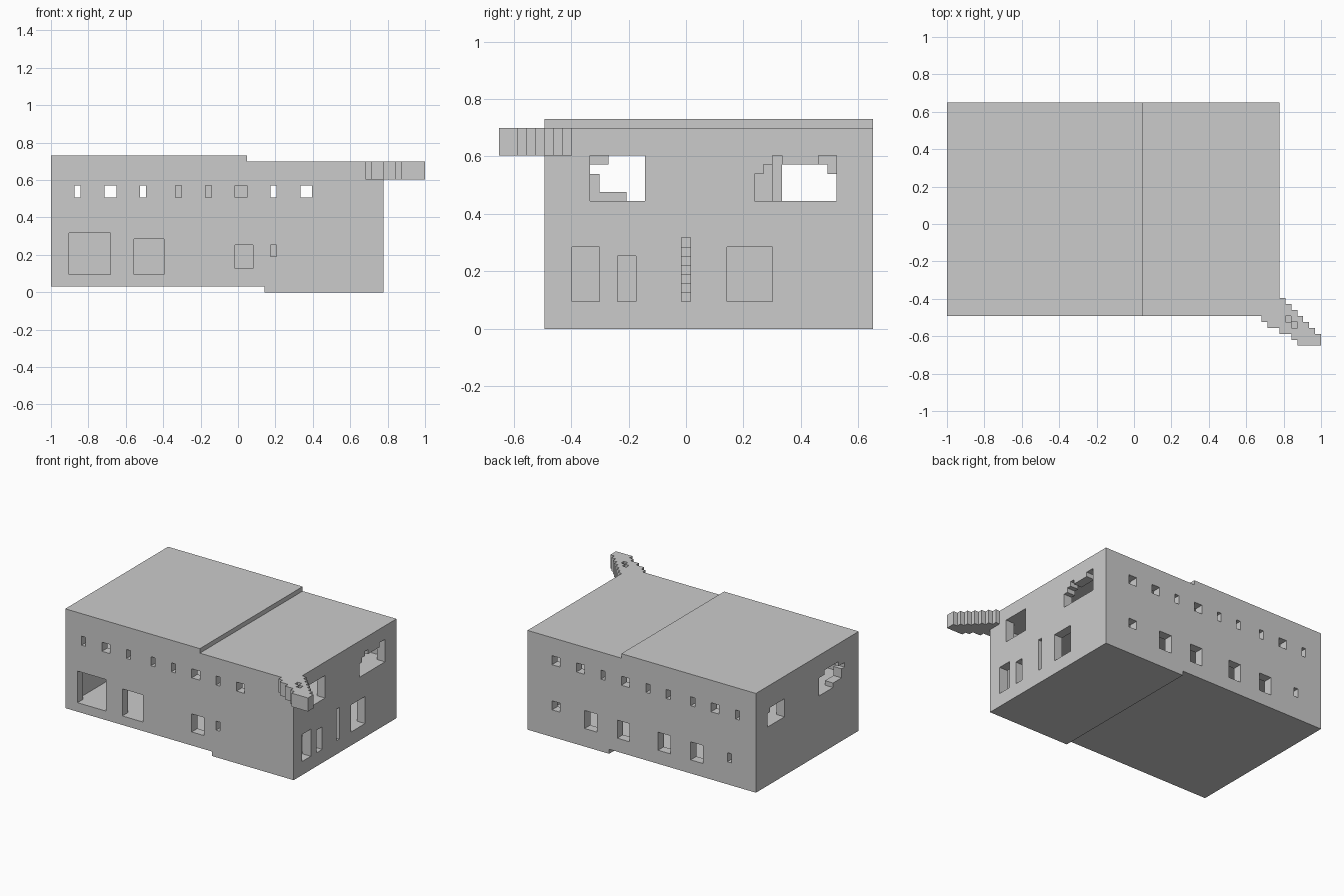
import bpy, bmesh
from mathutils import Vector

if "Cube" in bpy.data.objects:
    bpy.data.objects.remove(bpy.data.objects["Cube"])

U = 2 / 63                               # the model lies on a regular grid
ORIGIN = Vector((31.5, 20.5, 0))


def add_prism(bm, pts, axis, a, b):
    """Extrude a 2D outline along an axis (outline uses the other two axes in order)."""
    def place(p, d):
        c = list(p)
        c.insert(axis, d)
        return (Vector(c) - ORIGIN) * U
    face = bm.faces.new([bm.verts.new(place(p, a)) for p in pts])
    ext = bmesh.ops.extrude_face_region(bm, geom=[face])
    move = Vector((0, 0, 0))
    move[axis] = (b - a) * U
    bmesh.ops.translate(bm, vec=move,
                        verts=[v for v in ext["geom"] if isinstance(v, bmesh.types.BMVert)])


def make(name, prisms):
    bm = bmesh.new()
    for p in prisms:
        add_prism(bm, *p)
    bmesh.ops.recalc_face_normals(bm, faces=bm.faces)
    me = bpy.data.meshes.new(name)
    bm.to_mesh(me)
    bm.free()
    ob = bpy.data.objects.new(name, me)
    bpy.context.collection.objects.link(ob)
    return ob


def rect(a0, a1, b0, b1):
    return [(a0, b0), (a1, b0), (a1, b1), (a0, b1)]


def box(name, x, y, z):
    return make(name, [(rect(*x, *y), 2, *z)])


def cut(ob, prisms):
    cutter = make(ob.name + "_cutter", prisms)
    mod = ob.modifiers.new("openings", "BOOLEAN")
    mod.operation, mod.solver, mod.object = "DIFFERENCE", "EXACT", cutter
    bpy.context.view_layer.objects.active = ob
    bpy.ops.object.modifier_apply(modifier=mod.name)
    bpy.data.objects.remove(cutter)


def wall(name, outline, axis, a, b, openings):
    ob = make(name, [(outline, axis, a, b)])
    cut(ob, [(o, axis, a - 1, b + 1) for o in openings])


# Long walls: stepped top and bottom, window row above, doors below
side = [(0, 1), (36, 1), (36, 0), (56, 0), (56, 22), (33, 22), (33, 23), (0, 23)]
upper = [rect(x, x + w, 16, 18) for x, w in
         ((4, 1), (9, 2), (15, 1), (21, 1), (26, 1), (31, 2), (37, 1), (42, 2))]
wall("front_wall", side, 1, 5, 7, upper + [
    rect(3, 10, 3, 10), rect(14, 19, 3, 9), rect(31, 34, 4, 8), rect(37, 38, 6, 8)])
wall("back_wall", side, 1, 39, 41, upper + [rect(48, 50, 16, 18),
     rect(48, 50, 6, 8), rect(6, 7, 6, 8)] +
     [rect(x, x + 3, 4, 8) for x in (13, 21, 31, 39)])

# End walls with ragged upper openings
left_a = [(11, 15), (14, 15), (14, 14), (19, 14), (19, 18), (17, 18), (17, 19),
          (12, 19), (12, 18), (10, 18), (10, 17), (11, 17)]
left_b = [(31, 14), (37, 14), (37, 17), (36, 17), (36, 18), (31, 18)]
right_b = [(28, 14), (37, 14), (37, 19), (35, 19), (35, 18), (31, 18), (31, 19),
           (30, 19), (30, 18), (29, 18), (29, 17), (28, 17)]
wall("left_wall", rect(7, 39, 1, 23), 0, 0, 2, [left_a, left_b])
wall("right_wall", rect(7, 39, 0, 22), 0, 54, 56, [
    rect(10, 16, 14, 19), right_b, rect(8, 11, 3, 9), rect(13, 15, 3, 8),
    rect(20, 21, 3, 10), rect(25, 30, 3, 9)])

# Floors and roof
make("ground_floor", [([(2, 1), (36, 1), (36, 0), (54, 0), (54, 3), (2, 3)], 1, 7, 39)])
box("upper_floor", (2, 54), (7, 39), (11, 14))
make("roof", [([(2, 19), (54, 19), (54, 22), (33, 22), (33, 23), (2, 23)], 1, 7, 39)])

# Interior: partition, stairs behind the slit, central block upstairs
box("lower_partition", (2, 50), (23, 24), (3, 11))
steps = [(50, 3)]
for i in range(8):
    steps += [(50 - i, 4 + i), (49 - i, 4 + i)]
steps.append((42, 3))
make("inner_stairs", [(steps, 1, 18, 23)])
box("upper_core", (20, 34), (20, 30), (14, 19))

# Diagonal jagged ledge at the front right corner, with two pits
ledge = [(53, 5), (53, 4), (54, 4), (54, 3), (56, 3), (56, 2), (58, 2), (58, 1),
         (59, 1), (59, 0), (63, 0), (63, 2)]
for x, y in zip(range(62, 56, -1), range(2, 8)):
    ledge += [(x, y), (x, y + 1)]
ledge += [(56, 8), (56, 5)]
corner = make("corner_ledge", [(ledge, 2, 19, 22)])
cut(corner, [(rect(57, 57.98, 4.02, 5), 2, 20, 23), (rect(58.02, 59, 3, 3.98), 2, 20, 23)])
